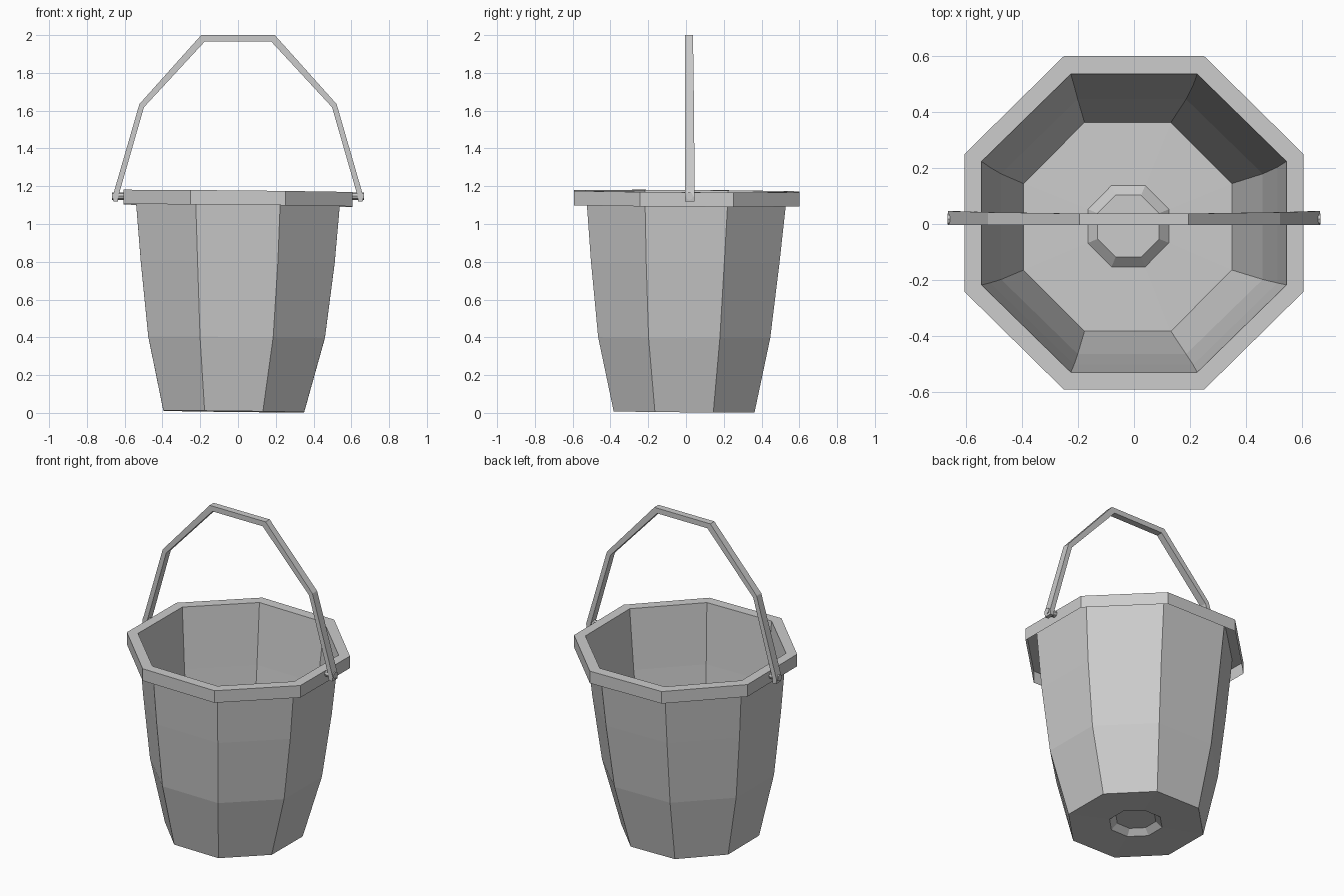
import bpy, bmesh, math

if "Cube" in bpy.data.objects:
    bpy.data.objects.remove(bpy.data.objects["Cube"])


def finish(bm, name):
    bmesh.ops.recalc_face_normals(bm, faces=bm.faces)
    me = bpy.data.meshes.new(name)
    bm.to_mesh(me)
    bm.free()
    ob = bpy.data.objects.new(name, me)
    bpy.context.collection.objects.link(ob)
    return ob


def octagon(bm, x0, x1, y0, y1, z, tilt):
    """Eight-sided ring fitted to the given extents, sloping slightly with x and y."""
    k = 1 / math.cos(math.pi / 8)
    ring = []
    for i in range(8):
        a = math.pi / 8 + i * math.pi / 4
        x = (x0 + x1) / 2 + (x1 - x0) / 2 * k * math.cos(a)
        y = (y0 + y1) / 2 + (y1 - y0) / 2 * k * math.sin(a)
        ring.append(bm.verts.new((x, y, z - tilt * (x + 0.6 * y))))
    return ring


def bridge(bm, a, b):
    n = len(a)
    for i in range(n):
        j = (i + 1) % n
        bm.faces.new((a[i], a[j], b[j], b[i]))


# Bucket: one thin sheet from raised floor centre, up the wall, over the rim
PROFILE = [
    (-0.13, 0.09, -0.118, 0.103, 0.045, 0.0),
    (-0.165, 0.125, -0.153, 0.138, 0.012, 0.0),
    (-0.395, 0.35, -0.383, 0.363, 0.007, 0.011),
    (-0.475, 0.46, -0.465, 0.446, 0.40, 0.008),
    (-0.515, 0.512, -0.503, 0.495, 0.80, 0.01),
    (-0.545, 0.545, -0.53, 0.536, 1.174, 0.01),
    (-0.605, 0.605, -0.592, 0.60, 1.174, 0.01),
    (-0.605, 0.605, -0.592, 0.60, 1.098, 0.01),
]
bm = bmesh.new()
rings = [octagon(bm, *p) for p in PROFILE]
bm.faces.new(rings[0])
for a, b in zip(rings, rings[1:]):
    bridge(bm, a, b)
finish(bm, "bucket")

# Handle: bent flat bar, right half listed as (outer x, z), (inner x, z), back y
HALF = [
    ((0.195, 2.0), (0.175, 1.967), 0.037),
    ((0.522, 1.635), (0.498, 1.618), 0.042),
    ((0.664, 1.145), (0.634, 1.145), 0.046),
    ((0.66, 1.118), (0.636, 1.118), 0.046),
]
stations = [(-1, s) for s in reversed(HALF)] + [(1, s) for s in HALF]
bm = bmesh.new()
sections = []
for side, (o, i, yb) in stations:
    sections.append([bm.verts.new((side * x, y, z)) for x, y, z in (
        (o[0], -0.004, o[1]), (o[0], yb, o[1]),
        (i[0], yb, i[1]), (i[0], -0.004, i[1]))])
for a, b in zip(sections, sections[1:]):
    bridge(bm, a, b)
bm.faces.new(sections[0])
bm.faces.new(sections[-1])
finish(bm, "handle")

# Pivot pegs joining the handle to the rim
for side, name in ((-1, "left_pivot_peg"), (1, "right_pivot_peg")):
    bpy.ops.mesh.primitive_cylinder_add(
        vertices=8, radius=0.02, depth=0.1,
        location=(side * 0.616, 0.018, 1.148), rotation=(0, math.pi / 2, 0))
    bpy.context.object.name = name
